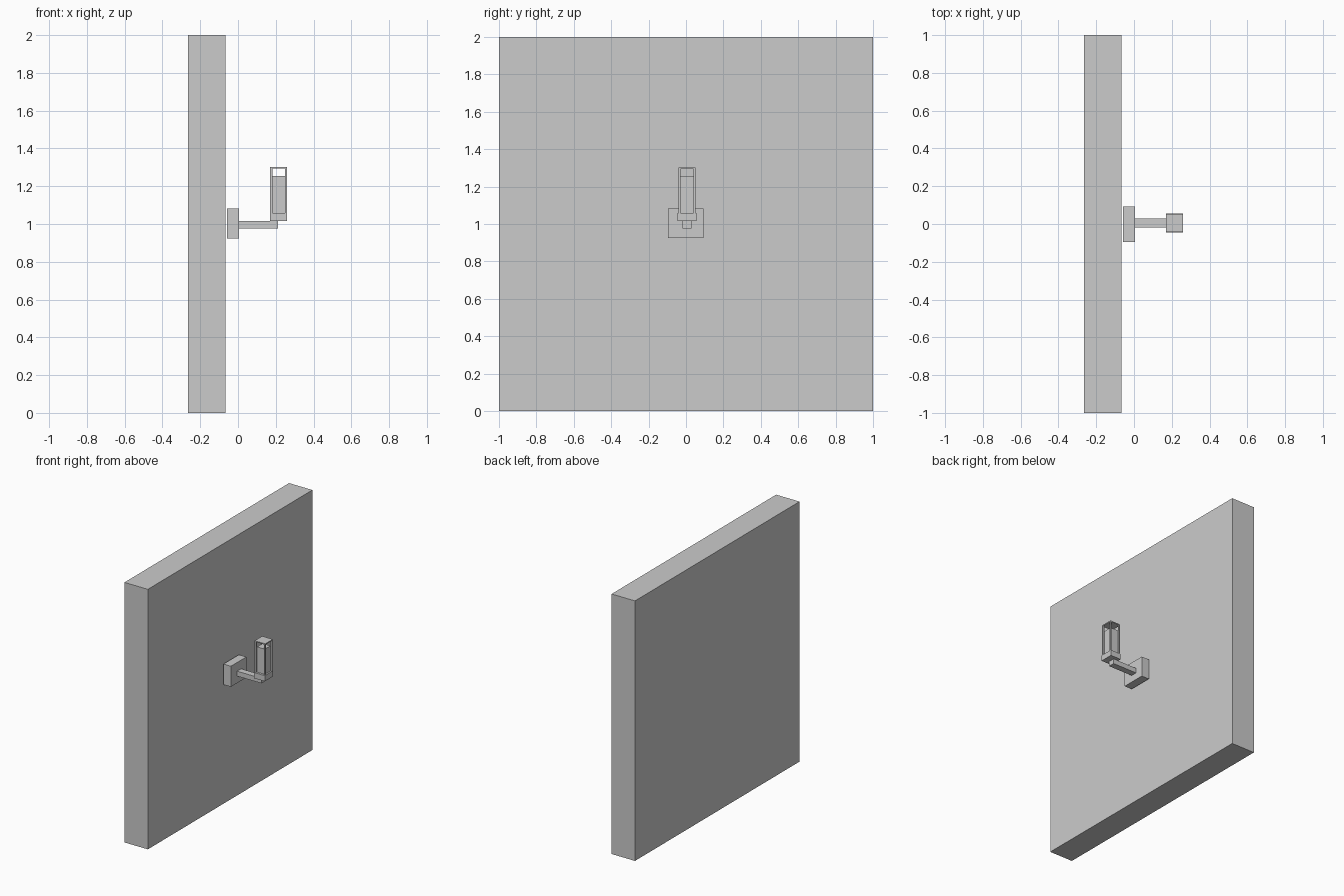
import bpy

if "Cube" in bpy.data.objects:
    bpy.data.objects.remove(bpy.data.objects["Cube"])


def box(name, x, y, z):
    """Axis-aligned box from (min, max) ranges."""
    bpy.ops.mesh.primitive_cube_add(
        size=1, location=[(r[0] + r[1]) / 2 for r in (x, y, z)])
    ob = bpy.context.object
    ob.name = name
    ob.scale = [r[1] - r[0] for r in (x, y, z)]
    bpy.ops.object.transform_apply(location=False, rotation=False, scale=True)
    return ob


# Wall slab and mounting
box("wall", (-0.266, -0.067), (-1, 1), (0, 2))
box("mounting_plate", (-0.058, 0.006), (-0.095, 0.093), (0.924, 1.082))
box("arm", (0.006, 0.213), (-0.019, 0.030), (0.977, 1.015))

# Lantern base and inner lamp
X0, X1 = 0.170, 0.260
Y0, Y1 = -0.041, 0.051
T = 0.012
box("lantern_base", (X0, X1), (-0.046, 0.056), (1.015, 1.059))
box("lamp_core", (X0 + T, X1 - T), (Y0 + T, Y1 - T), (1.059, 1.253))

# Cage: corner posts and thin cap
for i, x in enumerate(((X0, X0 + T), (X1 - T, X1))):
    for j, y in enumerate(((Y0, Y0 + T), (Y1 - T, Y1))):
        box(f"cage_post_{i}{j}", x, y, (1.059, 1.294))
box("cage_cap", (X0, X1), (Y0, Y1), (1.294, 1.302))
